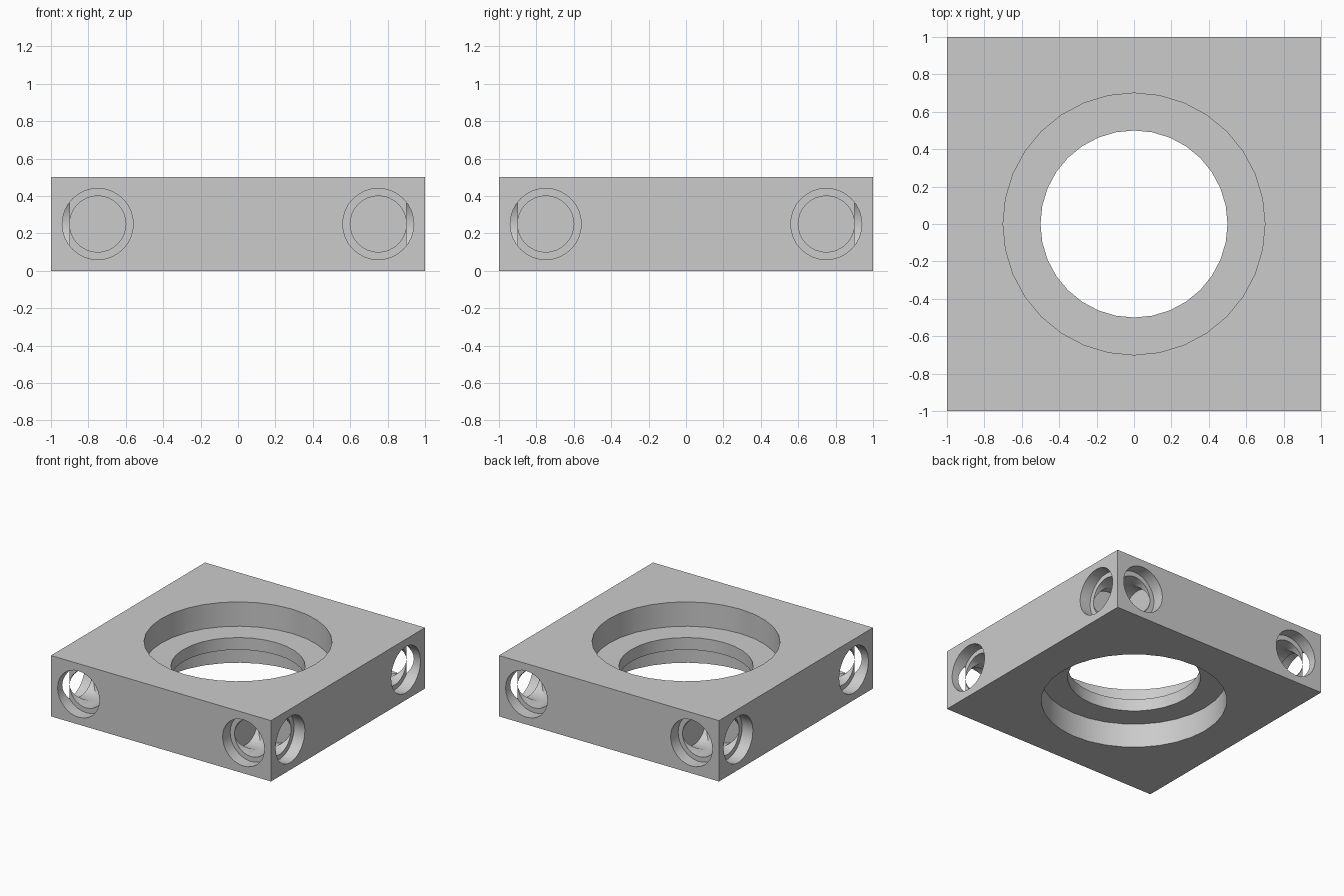
import bpy
import math
from mathutils import Vector

cube = bpy.data.objects.get("Cube")
if cube:
    bpy.data.objects.remove(cube, do_unlink=True)

HEIGHT = 0.5
MID = HEIGHT / 2
INSET = 0.75          # distance of the corner holes from the centre planes
EPS = 0.002           # keeps cutters from touching exactly

grey = bpy.data.materials.new("light_grey")
grey.use_nodes = True
colour = (0.6, 0.6, 0.6, 1)
grey.diffuse_color = colour
grey.node_tree.nodes["Principled BSDF"].inputs["Base Color"].default_value = colour

# Square block
bpy.ops.mesh.primitive_cube_add(size=1, location=(0, 0, MID))
plate = bpy.context.object
plate.name = "square_plate"
plate.scale = (2, 2, HEIGHT)
bpy.ops.object.transform_apply(location=True, rotation=False, scale=True)
plate.data.materials.append(grey)


def bore(start, end, radius):
    """Cut a round hole between two points out of the plate."""
    start, end = Vector(start), Vector(end)
    axis = end - start
    bpy.ops.mesh.primitive_cylinder_add(
        vertices=32, radius=radius, depth=axis.length,
        location=(start + end) / 2,
        rotation=axis.to_track_quat('Z', 'Y').to_euler())
    cutter = bpy.context.object
    cutter.name = "hole_cutter"
    cutter.hide_render = True
    cutter.data.materials.append(grey)
    bpy.context.view_layer.objects.active = plate
    cut = plate.modifiers.new("hole", 'BOOLEAN')
    cut.operation = 'DIFFERENCE'
    cut.solver = 'EXACT'
    cut.object = cutter
    bpy.ops.object.modifier_apply(modifier=cut.name)
    bpy.data.objects.remove(cutter, do_unlink=True)


# Central opening with a wide recess above and below the thin inner ring
bore((0, 0, -0.1), (0, 0, HEIGHT + 0.1), 0.5)
bore((0, 0, 0.3), (0, 0, HEIGHT + 0.1), 0.7)
bore((0, 0, -0.1), (0, 0, 0.2), 0.7)

# Blind stepped holes crossing in every corner
for sx in (-1, 1):
    for sy in (-1, 1):
        for depth, radius in ((0.9 + EPS, 0.19), (0.6 - EPS, 0.15)):
            bore((sx * INSET, sy * 1.1, MID), (sx * INSET, sy * depth, MID), radius)
            bore((sx * 1.1, sy * INSET, MID), (sx * depth, sy * INSET, MID), radius)

# Smooth bores, crisp edges
bpy.ops.object.select_all(action='DESELECT')
plate.select_set(True)
bpy.context.view_layer.objects.active = plate
bpy.ops.object.shade_smooth_by_angle(angle=math.radians(30))
